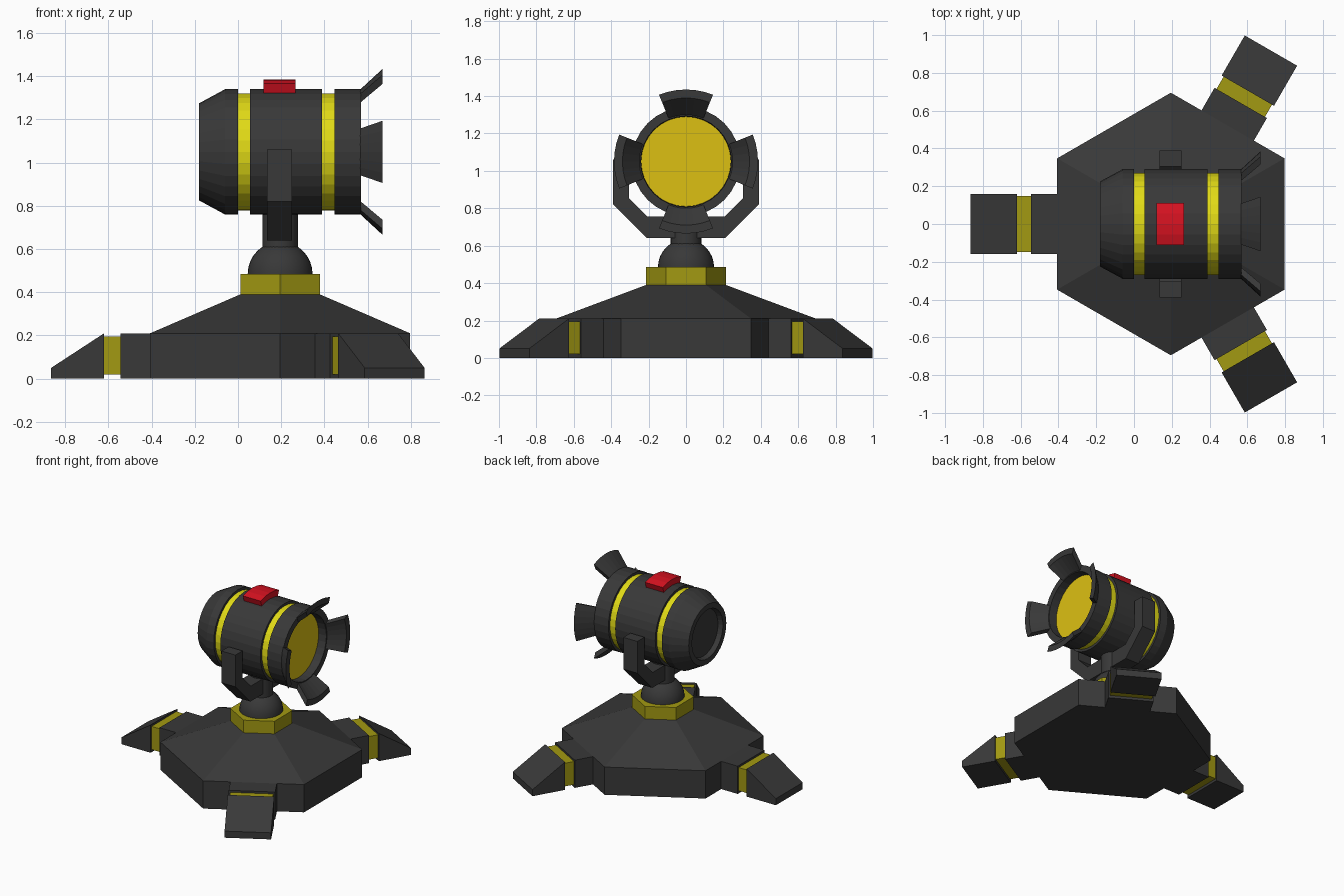
import bpy, bmesh
from math import sin, cos, pi, radians, sqrt

if "Cube" in bpy.data.objects:
    bpy.data.objects.remove(bpy.data.objects["Cube"])

CX = 0.195      # vertical axis of the stand
CZ = 1.05       # height of the lamp axis


def material(name, rgb):
    m = bpy.data.materials.new(name)
    m.diffuse_color = (*rgb, 1)
    m.use_nodes = True
    m.node_tree.nodes["Principled BSDF"].inputs["Base Color"].default_value = m.diffuse_color
    return m


CHARCOAL = material("charcoal", (0.04, 0.04, 0.04))
OCHRE = material("ochre", (0.36, 0.32, 0.006))
YELLOW = material("yellow", (0.75, 0.70, 0.008))
AMBER = material("amber", (0.72, 0.53, 0.006))
RED = material("red", (0.68, 0.006, 0.015))


def finish(name, bm, mat, smooth=False):
    bmesh.ops.remove_doubles(bm, verts=bm.verts, dist=1e-5)
    bmesh.ops.recalc_face_normals(bm, faces=bm.faces)
    me = bpy.data.meshes.new(name)
    bm.to_mesh(me)
    bm.free()
    me.materials.append(mat)
    ob = bpy.data.objects.new(name, me)
    bpy.context.collection.objects.link(ob)
    if smooth:
        bpy.context.view_layer.objects.active = ob
        ob.select_set(True)
        bpy.ops.object.shade_smooth_by_angle(angle=radians(30))
        ob.select_set(False)
    return ob


def along_x(t, r, a):
    return (t, r * sin(a), CZ + r * cos(a))


def along_z(t, r, a):
    return (CX + r * cos(a), r * sin(a), t)


def revolve(name, profile, mat, place=along_x, n=32, start=0.0, sweep=2 * pi, smooth=False):
    """Turn a closed (distance along axis, radius) profile around an axis."""
    bm = bmesh.new()
    full = sweep > 6.28
    rings = [[bm.verts.new(place(t, r, start + sweep * i / n)) for t, r in profile]
             for i in range(n if full else n + 1)]
    k = len(profile)
    for i in range(n):
        a, b = rings[i], rings[(i + 1) % len(rings)]
        for j in range(k):
            q = (j + 1) % k
            if profile[j][1] or profile[q][1]:
                bm.faces.new((a[j], a[q], b[q], b[j]))
    if not full:
        bm.faces.new(rings[0])
        bm.faces.new(rings[-1])
    return finish(name, bm, mat, smooth)


def prism(name, profile, half, mat, place):
    """Extrude a (u, v) outline by +-half along w."""
    bm = bmesh.new()
    sides = [[bm.verts.new(place(u, v, w)) for u, v in profile] for w in (-half, half)]
    bm.faces.new(sides[0])
    bm.faces.new(sides[1])
    for j in range(len(profile)):
        q = (j + 1) % len(profile)
        bm.faces.new((sides[0][j], sides[0][q], sides[1][q], sides[1][j]))
    return finish(name, bm, mat)


# Hexagonal base and collar
revolve("base", [(0, 0), (0, 0.695), (0.21, 0.695), (0.39, 0.213), (0.39, 0)],
        CHARCOAL, along_z, 6, pi / 6)
revolve("collar", [(0.385, 0), (0.385, 0.213), (0.485, 0.213), (0.485, 0)],
        OCHRE, along_z, 6, pi / 6)

# Three feet
for i, deg in enumerate((180, 60, -60)):
    c, s = cos(radians(deg)), sin(radians(deg))

    def radial(d, z, w):
        return (CX + d * c - w * s, d * s + w * c, z)

    prism(f"foot_block_{i}", [(0.59, 0), (0.74, 0), (0.74, 0.21), (0.59, 0.21)],
          0.16, CHARCOAL, radial)
    prism(f"foot_band_{i}", [(0.735, 0.02), (0.82, 0.02), (0.82, 0.195), (0.735, 0.195)],
          0.148, OCHRE, radial)
    prism(f"foot_toe_{i}", [(0.815, 0), (1.06, 0), (1.06, 0.05), (0.815, 0.21)],
          0.16, CHARCOAL, radial)

# Ball joint and neck
R = 0.15
dome = [(0.485 + R * sin(a), R * cos(a)) for a in (pi / 2 * i / 8 for i in range(8))]
revolve("ball_joint", [(0.48, 0), (0.48, R)] + dome + [(0.485 + R, 0)],
        CHARCOAL, along_z, 32, smooth=True)
revolve("neck", [(0.58, 0), (0.58, 0.082), (0.76, 0.082), (0.76, 0)],
        CHARCOAL, along_z, 24, smooth=True)

# Yoke holding the lamp
half_yoke = [(0.21, 0.64), (0.39, 0.82), (0.39, 1.06), (0.305, 1.06), (0.305, 0.855), (0.205, 0.755)]
yoke = half_yoke + [(-y, z) for y, z in reversed(half_yoke)]
prism("yoke", yoke, 0.058, CHARCOAL, lambda y, z, w: (CX - 0.002 + w, y, z))

# Lamp barrel with two grooves and recessed ends
G = 0.262
revolve("barrel", [(-0.145, 0), (-0.145, 0.175), (-0.18, 0.185), (-0.18, 0.225), (-0.06, 0.29),
                   (0, 0.29), (0, G), (0.055, G), (0.055, 0.29), (0.39, 0.29), (0.39, G),
                   (0.447, G), (0.447, 0.29), (0.57, 0.29), (0.57, 0.243), (0.5, 0.24), (0.5, 0)],
        CHARCOAL)
for name, x0, x1 in (("rear_band", 0, 0.055), ("front_band", 0.39, 0.447)):
    revolve(name, [(x0, 0.25), (x0, 0.271), (x1, 0.271), (x1, 0.25)], YELLOW)
revolve("lens", [(0.49, 0), (0.49, 0.24), (0.507, 0.24), (0.507, 0)], AMBER)

# Four flared shutters around the lens
for i in range(4):
    revolve(f"shutter_{i}", [(0.565, 0.245), (0.565, 0.288), (0.67, 0.385), (0.67, 0.34)],
            CHARCOAL, n=6, start=i * pi / 2 - radians(22), sweep=radians(44))

# Curved red button on top
revolve("top_button", [(0.118, 0.27), (0.118, 0.335), (0.266, 0.335), (0.266, 0.27)],
        RED, n=4, start=-radians(19.3), sweep=radians(38.6))
